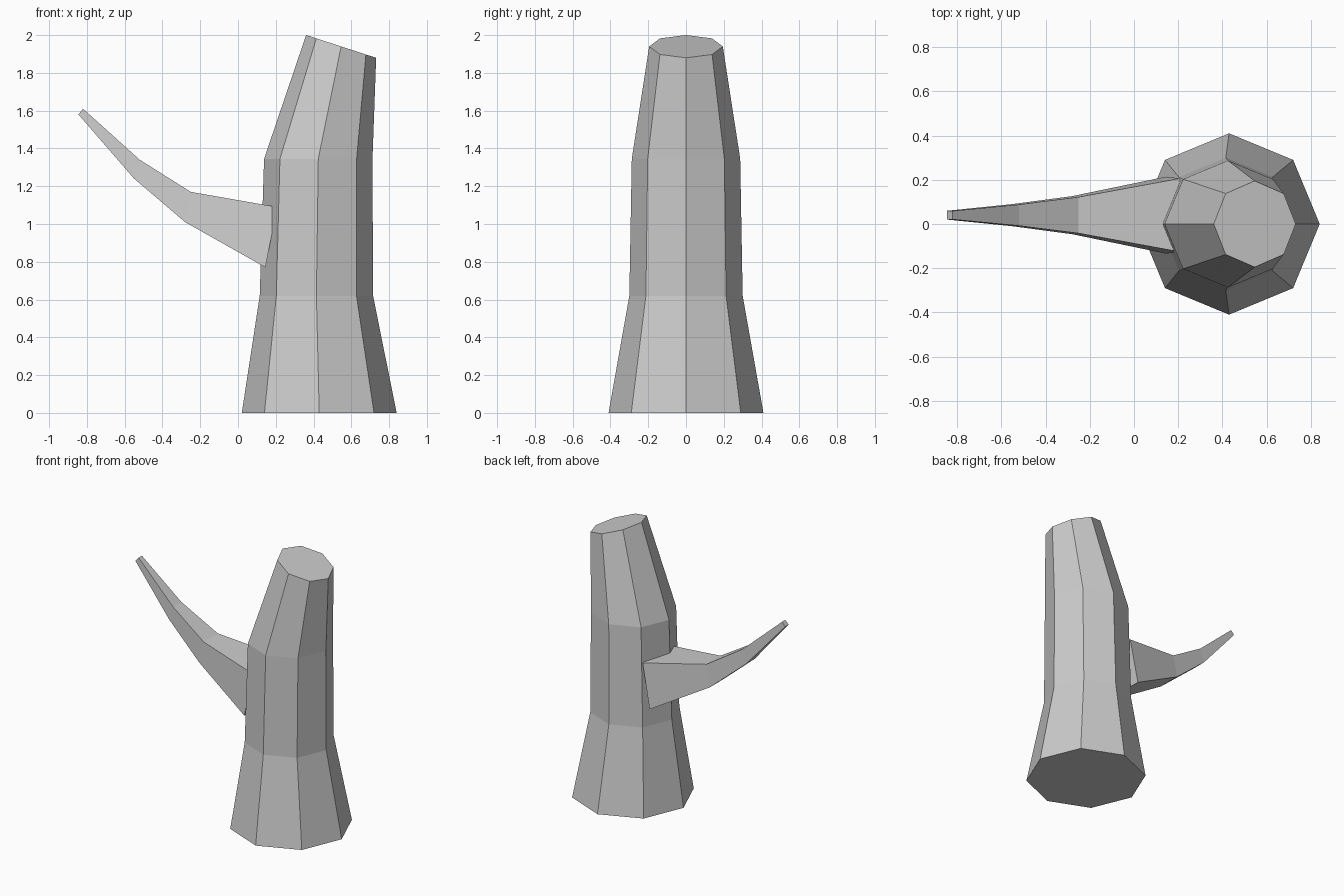
import bpy, math
from mathutils import Vector

cube = bpy.data.objects.get("Cube")
if cube:
    bpy.data.objects.remove(cube, do_unlink=True)

grey = bpy.data.materials.new("bark_grey")
grey.use_nodes = True
colour = (0.6, 0.6, 0.6, 1)
grey.diffuse_color = colour
grey.node_tree.nodes["Principled BSDF"].inputs["Base Color"].default_value = colour


def loft(name, rings):
    """Join equal-sized rings of points into a closed, flat-shaded solid."""
    n = len(rings[0])
    verts = [p for ring in rings for p in ring]
    faces = [tuple(reversed(range(n))), tuple(range(len(verts) - n, len(verts)))]
    for r in range(len(rings) - 1):
        for i in range(n):
            a, b = r * n + i, r * n + (i + 1) % n
            faces.append((a, b, b + n, a + n))
    mesh = bpy.data.meshes.new(name)
    mesh.from_pydata(verts, [], faces)
    mesh.materials.append(grey)
    obj = bpy.data.objects.new(name, mesh)
    bpy.context.collection.objects.link(obj)
    return obj


def trunk_ring(x, z, radius, tilt=0):
    """Octagon around the trunk axis, sloping down towards +x by the tilt."""
    ring = []
    for i in range(8):
        a = math.tau * i / 8
        u, v = radius * math.cos(a), radius * math.sin(a)
        ring.append(Vector((x + u * math.cos(tilt), v, z - u * math.sin(tilt))))
    return ring


def branch_ring(top, bottom, y, half, flare):
    """Four-sided section, slightly wider along its underside."""
    (tx, tz), (bx, bz) = top, bottom
    wide = half + flare
    return [(tx, y + half, tz), (tx, y - half, tz),
            (bx, y - wide, bz), (bx, y + wide, bz)]


# Leaning trunk with a flared foot and a slanted cut top
loft("trunk", [
    trunk_ring(0.43, 0, 0.41),
    trunk_ring(0.415, 0.62, 0.30),
    trunk_ring(0.425, 1.345, 0.287),
    trunk_ring(0.546, 1.94, 0.195, math.radians(18)),
])

# Tapering branch that curves up and away
loft("branch", [
    branch_ring((0.207, 1.09), (0.145, 0.77), 0.04, 0.166, 0.008),
    branch_ring((-0.25, 1.17), (-0.28, 1.01), 0.04, 0.082, 0.004),
    branch_ring((-0.52, 1.34), (-0.55, 1.24), 0.04, 0.048, 0.002),
    branch_ring((-0.82, 1.61), (-0.845, 1.58), 0.04, 0.019, 0.001),
])
